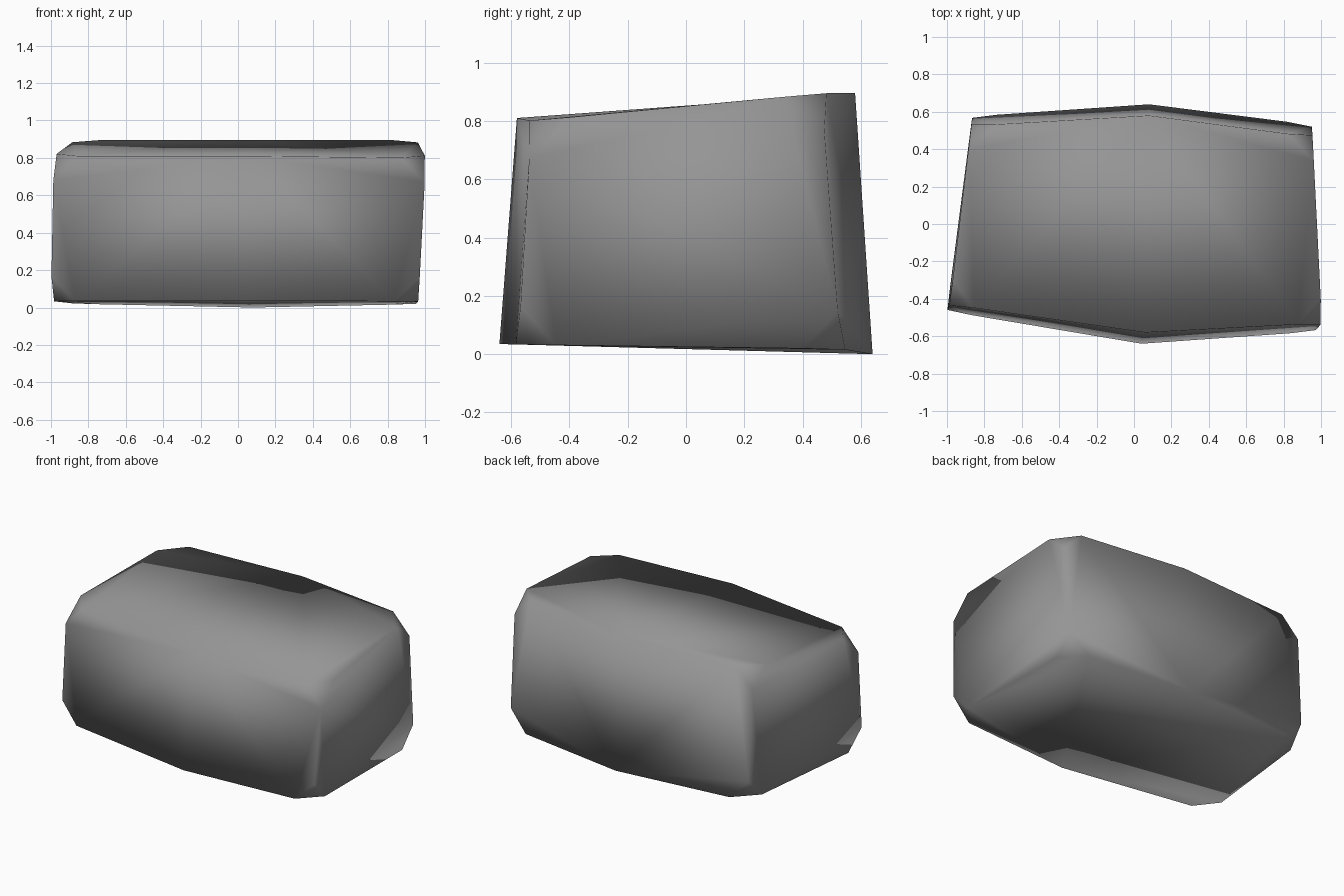
import bpy
import bmesh

default_cube = bpy.data.objects.get("Cube")
if default_cube:
    bpy.data.objects.remove(default_cube, do_unlink=True)

# Single stone colour
stone_grey = bpy.data.materials.new("stone grey")
stone_grey.use_nodes = True
colour = (0.3, 0.3, 0.3, 1)
stone_grey.diffuse_color = colour
stone_grey.node_tree.nodes["Principled BSDF"].inputs["Base Color"].default_value = colour

# Cross-sections: front bottom, front top, back top, back bottom
right_end = [(-1, -.465, .035), (-.985, -.43, .81), (-.87, .525, .895), (-.865, .575, .02)]
middle = [(.04, -.64, .035), (.06, -.58, .81), (.08, .58, .895), (.08, .64, 0)]
left_end = [(.965, -.575, .033), (1.005, -.53, .8), (.955, .465, .895), (.95, .53, .018)]

# Loft the three sections and cap both ends
bm = bmesh.new()
rings = [[bm.verts.new(point) for point in section]
         for section in (right_end, middle, left_end)]
for ring, following in zip(rings, rings[1:]):
    for i in range(4):
        j = (i + 1) % 4
        bm.faces.new((ring[i], ring[j], following[j], following[i]))
bm.faces.new(rings[0])
bm.faces.new(rings[-1])
bmesh.ops.recalc_face_normals(bm, faces=bm.faces[:])

# Chip off the eight corners
bmesh.ops.bevel(bm, geom=rings[0] + rings[-1], affect='VERTICES',
                offset=.13, offset_type='OFFSET', segments=1, profile=.5)
for face in bm.faces:
    face.smooth = True

mesh = bpy.data.meshes.new("stone_block")
bm.to_mesh(mesh)
bm.free()
mesh.materials.append(stone_grey)
stone_block = bpy.data.objects.new("stone_block", mesh)
bpy.context.collection.objects.link(stone_block)
